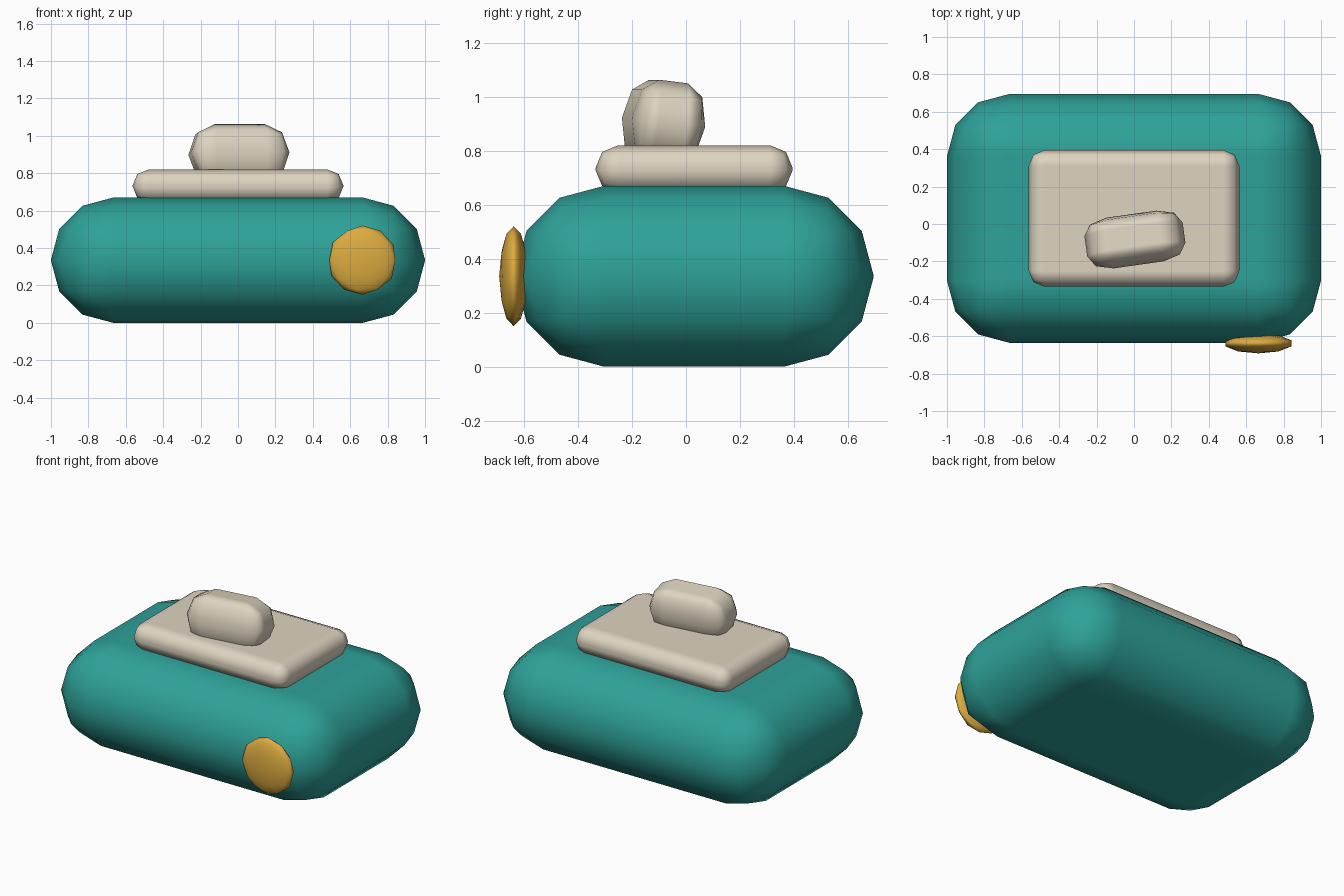
import bpy
from math import radians

cube = bpy.data.objects.get("Cube")
if cube:
    bpy.data.objects.remove(cube, do_unlink=True)


def material(name, rgb):
    mat = bpy.data.materials.new(name)
    mat.use_nodes = True
    colour = (*rgb, 1)
    mat.diffuse_color = colour
    mat.node_tree.nodes["Principled BSDF"].inputs["Base Color"].default_value = colour
    return mat


teal = material("teal", (0.027, 0.36, 0.32))
beige = material("beige", (0.73, 0.66, 0.53))
gold = material("gold", (0.72, 0.41, 0.05))


def rounded_box(name, half, radius, segments, location, mat, rotation=(0, 0, 0), stretch=(1, 1, 1)):
    """Box with rounded edges; half sizes are before the stretch."""
    bpy.ops.mesh.primitive_cube_add(size=2, location=location)
    obj = bpy.context.object
    obj.name = name
    obj.scale = half
    bpy.ops.object.transform_apply(location=False, rotation=False, scale=True)
    bevel = obj.modifiers.new("rounding", "BEVEL")
    bevel.width = radius
    bevel.segments = segments
    bevel.limit_method = "NONE"
    bevel.harden_normals = True
    obj.scale = stretch
    obj.rotation_euler = rotation
    obj.data.materials.append(mat)
    bpy.ops.object.shade_smooth()
    return obj


# Large pillow-shaped body
rounded_box("body", (1, 0.665, 0.335), 0.333, 3, (0, 0.03, 0.335), teal)

# Flat plate on top of the body
rounded_box("top_plate", (0.563, 0.365, 0.088), 0.084, 2, (0, 0.03, 0.732), beige)

# Small knob, slightly turned and tipped back
rounded_box("top_knob", (0.265, 0.215, 0.131), 0.13, 2, (0.005, -0.083, 0.905), beige,
            rotation=(radians(-7), 0, radians(8)), stretch=(1, 0.64, 1.16))

# Flattened round button on the front
bpy.ops.mesh.primitive_ico_sphere_add(subdivisions=2, radius=0.185, location=(0.665, -0.638, 0.335))
button = bpy.context.object
button.name = "front_button"
button.scale.y = 0.29
button.data.materials.append(gold)
bpy.ops.object.shade_smooth()
